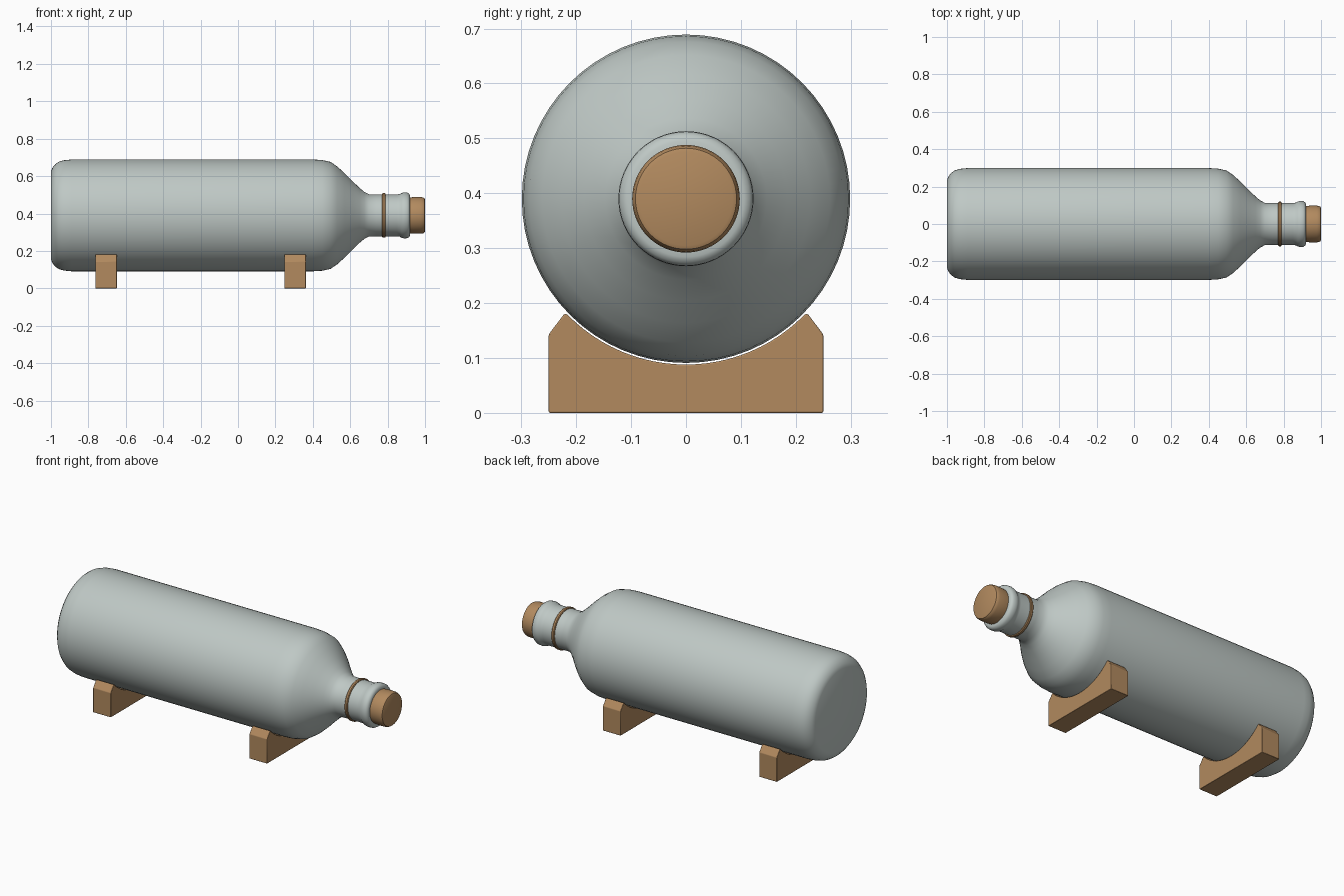
import bpy, bmesh, math

if "Cube" in bpy.data.objects:
    bpy.data.objects.remove(bpy.data.objects["Cube"])

AXIS_Z = 0.39      # height of the bottle's centre line
SEGMENTS = 64


def material(name, colour):
    m = bpy.data.materials.new(name)
    m.diffuse_color = (*colour, 1)
    m.use_nodes = True
    m.node_tree.nodes["Principled BSDF"].inputs["Base Color"].default_value = m.diffuse_color
    return m


glaze = material("pale grey green", (0.52, 0.58, 0.56))
wood = material("light wood", (0.445, 0.254, 0.114))


def finish(name, bm, mat, angle):
    bmesh.ops.recalc_face_normals(bm, faces=bm.faces)
    mesh = bpy.data.meshes.new(name)
    bm.to_mesh(mesh)
    bm.free()
    mesh.materials.append(mat)
    obj = bpy.data.objects.new(name, mesh)
    bpy.context.collection.objects.link(obj)
    bpy.ops.object.select_all(action='DESELECT')
    obj.select_set(True)
    bpy.context.view_layer.objects.active = obj
    bpy.ops.object.shade_smooth_by_angle(angle=math.radians(angle))
    return obj


def lathe(name, profile, mat, closed=False):
    """Turn (x, radius) points around the horizontal centre line."""
    bm = bmesh.new()
    rings = []
    for x, r in profile:
        ring = []
        for i in range(SEGMENTS):
            a = 2 * math.pi * i / SEGMENTS
            ring.append(bm.verts.new((x, r * math.cos(a), AXIS_Z + r * math.sin(a))))
        rings.append(ring)
    pairs = list(zip(rings, rings[1:]))
    if closed:
        pairs.append((rings[-1], rings[0]))
    else:
        bm.faces.new(rings[0])
        bm.faces.new(rings[-1])
    for a, b in pairs:
        for i in range(SEGMENTS):
            j = (i + 1) % SEGMENTS
            bm.faces.new((a[i], a[j], b[j], b[i]))
    return finish(name, bm, mat, 35)


# Bottle: flat base, long body, shoulder, neck and rolled lip
lathe("bottle", [
    (-1.0, 0.235), (-0.992, 0.255), (-0.978, 0.273), (-0.958, 0.287),
    (-0.93, 0.295), (-0.89, 0.299), (0.40, 0.299), (0.45, 0.296),
    (0.495, 0.286), (0.53, 0.262), (0.57, 0.226), (0.61, 0.185), (0.65, 0.147),
    (0.675, 0.126), (0.70, 0.113), (0.74, 0.112), (0.85, 0.112),
    (0.865, 0.114), (0.875, 0.120), (0.887, 0.123), (0.905, 0.122),
    (0.915, 0.116), (0.920, 0.106), (0.920, 0.090)], glaze)

# Cork stopper with a softened outer rim
lathe("cork", [
    (0.90, 0.094), (0.92, 0.096), (0.94, 0.098), (0.978, 0.098),
    (0.990, 0.096), (0.997, 0.092), (1.0, 0.085)], wood)

# Thin cord around the neck
lathe("neck_band", [
    (0.771 + 0.0 , 0.108), (0.771, 0.116), (0.775, 0.119),
    (0.785, 0.119), (0.789, 0.116), (0.789, 0.108)], wood, closed=True)


# Cradles: chamfered blocks with a round saddle for the body
def cradle(name, x0, x1):
    r, top = 0.302, 0.18
    end = math.asin(math.sqrt(r * r - (AXIS_Z - top) ** 2) / r)
    outline = [(-0.25, 0), (0.25, 0), (0.25, 0.143), (0.222, top)]
    for i in range(25):
        a = end - 2 * end * i / 24
        outline.append((r * math.sin(a), AXIS_Z - r * math.cos(a)))
    outline += [(-0.222, top), (-0.25, 0.143)]
    bm = bmesh.new()
    face = bm.faces.new([bm.verts.new((x0, y, z)) for y, z in outline])
    moved = bmesh.ops.extrude_face_region(bm, geom=[face])["geom"]
    bmesh.ops.translate(bm, vec=(x1 - x0, 0, 0),
                        verts=[g for g in moved if isinstance(g, bmesh.types.BMVert)])
    obj = finish(name, bm, wood, 30)
    bevel = obj.modifiers.new("soft_edges", 'BEVEL')
    bevel.width = 0.004
    bevel.segments = 2
    bevel.limit_method = 'ANGLE'
    bevel.angle_limit = math.radians(35)


cradle("rear_cradle", -0.763, -0.648)
cradle("front_cradle", 0.248, 0.363)
